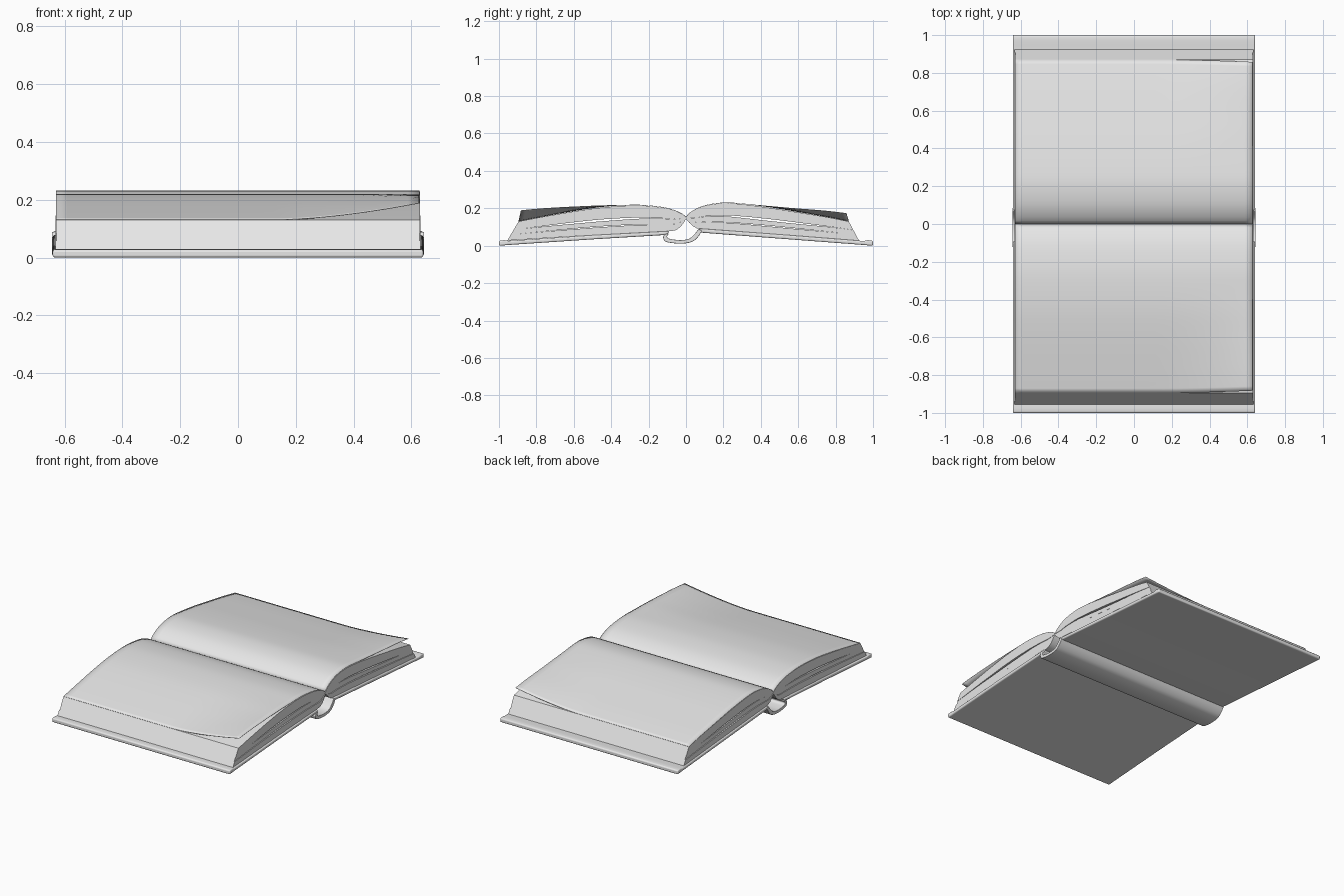
import bpy, math
from mathutils import Vector

if "Cube" in bpy.data.objects:
    bpy.data.objects.remove(bpy.data.objects["Cube"])

paper = bpy.data.materials.new("pale grey")
paper.diffuse_color = (0.8, 0.8, 0.8, 1)
paper.use_nodes = True
paper.node_tree.nodes["Principled BSDF"].inputs["Base Color"].default_value = paper.diffuse_color


def spline(pts, n):
    """Catmull-Rom curve through (y, z) points, resampled to n + 1 evenly spaced points."""
    p = [Vector(q) for q in pts]
    p = [2 * p[0] - p[1]] + p + [2 * p[-1] - p[-2]]
    dense = []
    for a, b, c, d in zip(p, p[1:], p[2:], p[3:]):
        for k in range(20):
            t = k / 20
            dense.append(0.5 * (2 * b + (c - a) * t + (2 * a - 5 * b + 4 * c - d) * t ** 2
                                + (3 * b - a - 3 * c + d) * t ** 3))
    dense.append(p[-2])
    dist = [0.0]
    for a, b in zip(dense, dense[1:]):
        dist.append(dist[-1] + (b - a).length)
    out, j = [], 0
    for i in range(n + 1):
        s = dist[-1] * i / n
        while j < len(dist) - 2 and dist[j + 1] < s:
            j += 1
        f = (s - dist[j]) / (dist[j + 1] - dist[j])
        out.append(dense[j].lerp(dense[j + 1], min(f, 1)))
    return out


def make(name, verts, faces, bevel=0, thick=0):
    me = bpy.data.meshes.new(name)
    me.from_pydata(verts, [], faces)
    me.materials.append(paper)
    ob = bpy.data.objects.new(name, me)
    bpy.context.collection.objects.link(ob)
    bpy.ops.object.select_all(action='DESELECT')
    ob.select_set(True)
    bpy.context.view_layer.objects.active = ob
    bpy.ops.object.mode_set(mode='EDIT')
    bpy.ops.mesh.select_all(action='SELECT')
    bpy.ops.mesh.normals_make_consistent(inside=False)
    bpy.ops.object.mode_set(mode='OBJECT')
    if thick:
        m = ob.modifiers.new("thickness", 'SOLIDIFY')
        m.thickness = thick
        m.offset = 0
    if bevel:
        m = ob.modifiers.new("soft_edges", 'BEVEL')
        m.width = bevel
        m.segments = 3
        m.limit_method = 'ANGLE'
    bpy.ops.object.shade_smooth_by_angle(angle=math.radians(35))
    return ob


def band(name, upper, lower, half, bevel=0):
    """Solid between two (y, z) curves of equal length, run along x."""
    n = len(upper)
    verts = [(x, p[0], p[1]) for x in (-half, half) for c in (upper, lower) for p in c]
    U0, L0, U1, L1 = 0, n, 2 * n, 3 * n
    faces = [(U0, L0, L1, U1), (U0 + n - 1, U1 + n - 1, L1 + n - 1, L0 + n - 1)]
    for i in range(n - 1):
        j = i + 1
        faces += [(U0 + i, U0 + j, U1 + j, U1 + i), (L0 + i, L1 + i, L1 + j, L0 + j),
                  (U0 + i, L0 + i, L0 + j, U0 + j), (U1 + i, U1 + j, L1 + j, L1 + i)]
    return make(name, verts, faces, bevel)


def smooth(v):
    v = max(0.0, min(1.0, v))
    return v * v * (3 - 2 * v)


N = 36
halves = {
    "front": dict(
        side=-1, lift=0.055,
        top=[(0, .153), (-.03, .175), (-.1, .2), (-.2, .214), (-.3, .217), (-.45, .207),
             (-.6, .185), (-.75, .158), (-.895, .13)],
        bottom=[(0, .143), (-.02, .112), (-.05, .085), (-.11, .076), (-.5, .056), (-.955, .028)],
        cover=([(-.09, .078), (-.5, .056), (-.95, .026), (-.972, .03), (-1, .026)],
               [(-.1, .058), (-.5, .034), (-.95, .004), (-.972, .002), (-1, 0)])),
    "back": dict(
        side=1, lift=0.042,
        top=[(0, .153), (.03, .182), (.1, .214), (.2, .229), (.3, .224), (.45, .205),
             (.6, .18), (.75, .154), (.87, .13)],
        bottom=[(0, .143), (.025, .115), (.055, .094), (.11, .088), (.5, .06), (.925, .027)],
        cover=([(.07, .092), (.5, .06), (.95, .025), (.972, .03), (1, .026)],
               [(.08, .07), (.5, .038), (.95, .004), (.972, .002), (1, 0)])),
}

for tag, h in halves.items():
    # cover board with raised outer lip
    band(tag + "_cover", *h["cover"], 0.641, 0.007)

    # page block made of three clumps with slight gaps
    top, bottom = spline(h["top"], N), spline(h["bottom"], N)

    def layer(t, drop=0.0):
        pts = [b.lerp(a, t) for a, b in zip(top, bottom)]
        return [p - Vector((0, drop * math.sin(math.pi * i / N) ** 2)) for i, p in enumerate(pts)]

    for k, (t0, t1, gap, half) in enumerate([(0, .3, .004, .632), (.3, .55, .01, .628), (.55, 1, .003, .63)]):
        band(f"{tag}_pages_{k + 1}", layer(t1, gap), layer(t0), half)

    # loose top page with a lifted corner
    M, verts, faces = 32, [], []
    for i, p in enumerate(top):
        for j in range(M + 1):
            x = -0.63 + 1.257 * j / M
            u = max(0.0, (x - 0.15) / 0.477)
            w = u ** 1.6 * smooth((abs(p.x) - 0.3) / 0.75) / smooth(0.57 / 0.75)
            verts.append((x, p.x - h["side"] * 0.012 * w, p.y + 0.001 + h["lift"] * w))
    for i in range(N):
        for j in range(M):
            a = i * (M + 1) + j
            faces.append((a, a + 1, a + M + 2, a + M + 1))
    make(tag + "_loose_page", verts, faces, thick=0.002)

# rounded spine hanging below the pages
outer = spline([(-.095, .066), (-.118, .058), (-.122, .04), (-.105, .02), (-.03, .011),
                (.03, .02), (.062, .044), (.085, .078)], 24)
inner = spline([(-.092, .062), (-.1, .054), (-.1, .044), (-.085, .036), (-.03, .03),
                (.015, .037), (.042, .058), (.068, .09)], 24)
band("spine", inner, outer, 0.644, 0.003)
